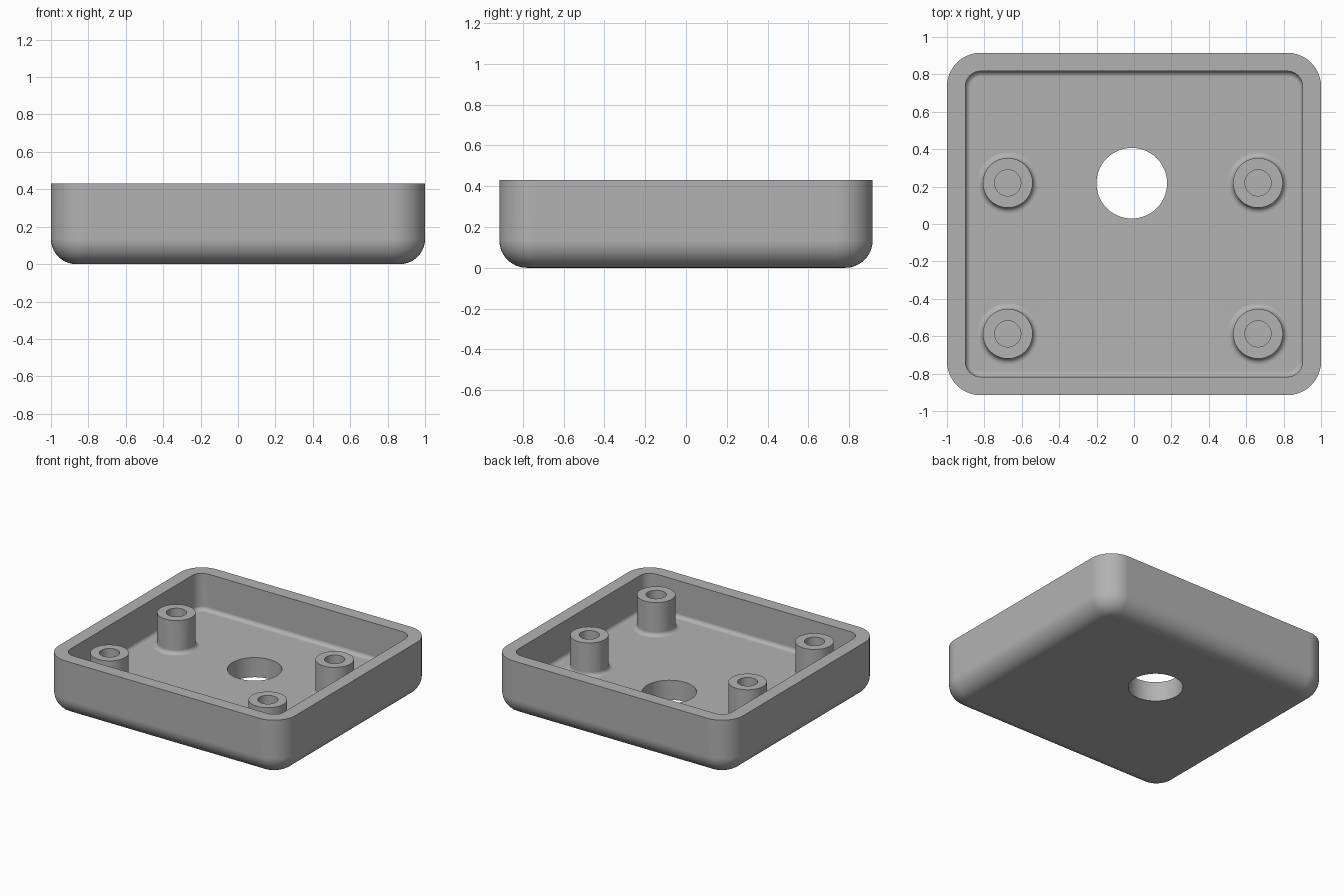
import bpy
import bmesh
from math import sin, cos, pi

cube = bpy.data.objects.get("Cube")
if cube:
    bpy.data.objects.remove(cube)

HEIGHT, FLOOR = 0.43, 0.15
HALF_X, HALF_Y, CORNER = 1.0, 0.915, 0.18
WALL, FILLET, EDGE = 0.098, 0.03, 0.135
ARC = 12                      # segments per corner
COUNT = 4 * (ARC + 1)         # points in every ring

grey = bpy.data.materials.new("Grey plastic")
grey.use_nodes = True
colour = (0.45, 0.45, 0.45, 1)
grey.diffuse_color = colour
grey.node_tree.nodes["Principled BSDF"].inputs["Base Color"].default_value = colour


def rounded_ring(inset, radius, z):
    """Rounded rectangle, inset from the outer wall."""
    ring = []
    for q, (sx, sy) in enumerate([(1, 1), (-1, 1), (-1, -1), (1, -1)]):
        cx, cy = sx * (HALF_X - inset - radius), sy * (HALF_Y - inset - radius)
        for i in range(ARC + 1):
            a = (q + i / ARC) * pi / 2
            ring.append((cx + radius * cos(a), cy + radius * sin(a), z))
    return ring


def circle_ring(x, y, radius, z):
    angles = [(i + 0.5) / COUNT * 2 * pi for i in range(COUNT)]
    return [(x + radius * cos(a), y + radius * sin(a), z) for a in angles]


def loft(name, rings, closed=False):
    """Skin a sequence of rings, either looping round or capping the last."""
    bm = bmesh.new()
    loops = [[bm.verts.new(p) for p in ring] for ring in rings]
    pairs = list(zip(loops, loops[1:]))
    if closed:
        pairs.append((loops[-1], loops[0]))
    else:
        bm.faces.new(loops[-1])
    for low, high in pairs:
        for i in range(COUNT):
            j = (i + 1) % COUNT
            bm.faces.new((low[i], low[j], high[j], high[i]))
    mesh = bpy.data.meshes.new(name)
    bm.to_mesh(mesh)
    bm.free()
    mesh.materials.append(grey)
    mesh.shade_smooth()
    mesh.set_sharp_from_angle(angle=pi / 6)
    obj = bpy.data.objects.new(name, mesh)
    bpy.context.collection.objects.link(obj)
    weighted = obj.modifiers.new("Even shading", 'WEIGHTED_NORMAL')
    weighted.keep_sharp = True
    return obj


def quarter(steps):
    return [i / steps * pi / 2 for i in range(steps + 1)]


# Tray: rounded underside, wall, rim, filleted inside, floor with a round hole
rings = []
for a in quarter(10):
    d = EDGE * (1 - sin(a))
    rings.append(rounded_ring(d, CORNER - d, EDGE * (1 - cos(a))))
rings.append(rounded_ring(0, CORNER, HEIGHT))
rings.append(rounded_ring(WALL, CORNER - WALL, HEIGHT))
for a in quarter(6):
    d = FILLET * (1 - cos(a))
    rings.append(rounded_ring(WALL + d, CORNER - WALL - d,
                              FLOOR + FILLET * (1 - sin(a))))
for z in (FLOOR, 0):
    rings.append(circle_ring(-0.012, 0.218, 0.189, z))
loft("tray", rings, closed=True)

# Four hollow screw posts with a flared foot
POST_TOP, POST_R, BORE_R, BORE_FLOOR = 0.405, 0.133, 0.07, 0.17
for side, x in (("left", 0.663), ("right", -0.675)):
    for end, y in (("back", 0.22), ("front", -0.587)):
        profile = [(POST_R + FILLET * (1 - sin(a)), FLOOR + FILLET * (1 - cos(a)))
                   for a in quarter(6)]
        profile += [(POST_R, POST_TOP), (BORE_R, POST_TOP), (BORE_R, BORE_FLOOR)]
        loft(f"{end}_{side}_post", [circle_ring(x, y, r, z) for r, z in profile])
